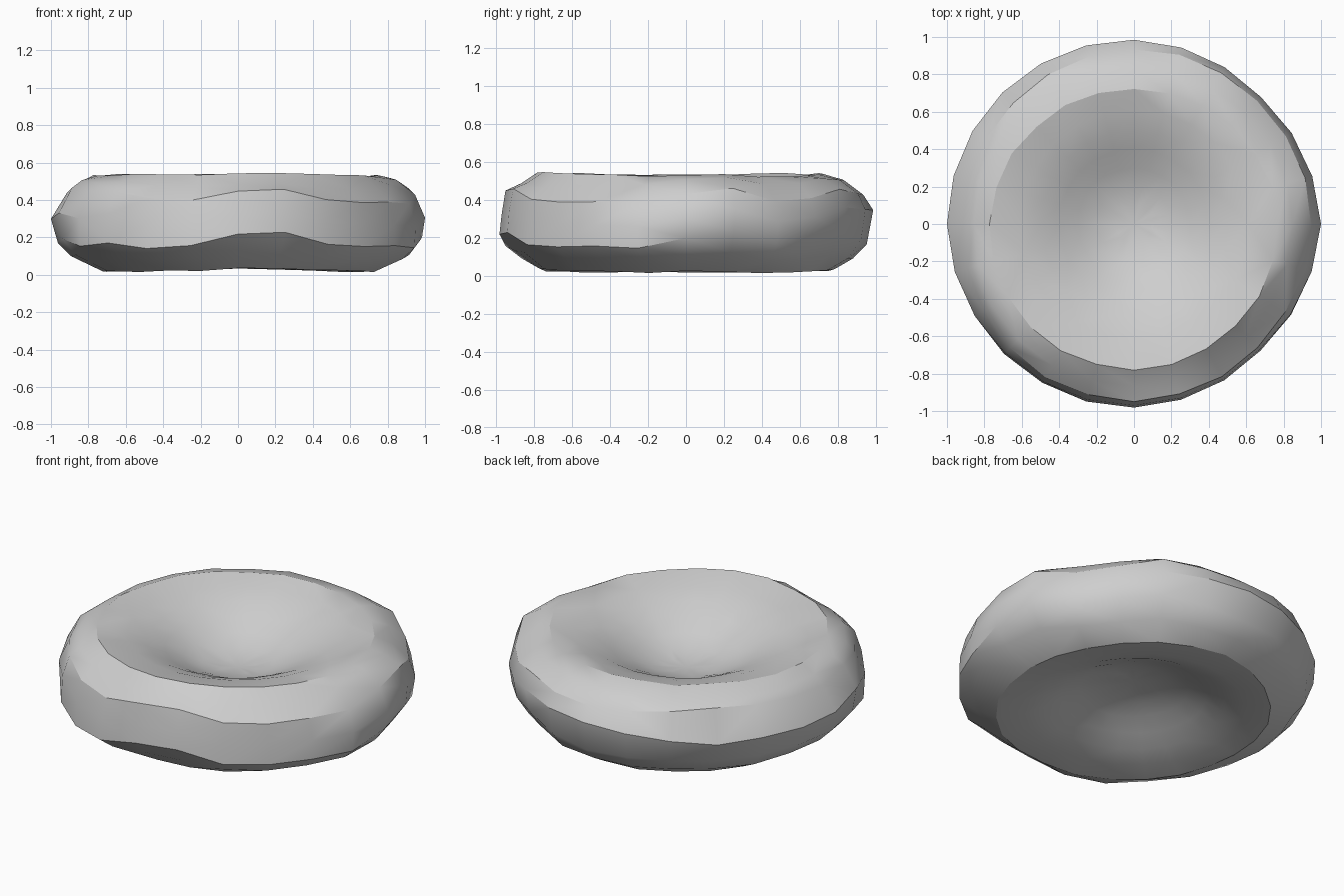
import bpy, bmesh, math, random

if "Cube" in bpy.data.objects:
    bpy.data.objects.remove(bpy.data.objects["Cube"])

random.seed(4)
SEGMENTS = 24

# Rim profiles (radius, height) from top edge to bottom edge, an eighth turn apart
RIM = [
    [(.77, .53), (.86, .49), (.915, .44), (1.0, .30), (.96, .17), (.89, .10), (.72, .02)],    # left
    [(.78, .535), (.88, .50), (.94, .45), (.975, .33), (.985, .17), (.90, .10), (.74, .02)],  # front left
    [(.78, .535), (.865, .465), (.95, .40), (.97, .28), (.985, .17), (.89, .10), (.77, .03)], # front
    [(.77, .535), (.85, .47), (.93, .40), (.95, .29), (.96, .165), (.88, .09), (.76, .025)],  # front right
    [(.77, .525), (.85, .495), (.95, .41), (1.0, .29), (.985, .18), (.92, .10), (.74, .02)],  # right
    [(.74, .525), (.84, .49), (.93, .43), (.96, .33), (.945, .21), (.87, .10), (.76, .02)],   # back right
    [(.72, .535), (.83, .51), (.935, .43), (.985, .35), (.955, .17), (.88, .09), (.78, .03)], # back
    [(.74, .535), (.84, .51), (.91, .47), (.995, .29), (.95, .17), (.88, .09), (.75, .02)],   # back left
]
WAVE_SHARE = [.1, .4, .9, .9, .9, .5, .1]

# Dimple profiles, upper from the centre outward, lower from the rim inward
UPPER = [(.10, .308), (.20, .328), (.30, .369), (.40, .421), (.50, .467), (.61, .505)]
LOWER = [(.61, .038), (.50, .072), (.40, .117), (.30, .162), (.20, .193), (.10, .208)]

# Rise and fall of the rim creases, every 15 degrees starting at the left
WAVE = [0.0, 0.02, -0.02, 0.0, -0.03, -0.02, 0.05, 0.06, 0.0, -0.02, -0.02, -0.03,
        0.02, 0.05, -0.04, -0.02, 0.03, 0.0, -0.01, 0.0, 0.0, 0.0, 0.0, 0.0]

bm = bmesh.new()


def add_ring(profile_at, share, wobble, wobble_r):
    ring = []
    for i in range(SEGMENTS):
        a = -math.pi + math.tau * i / SEGMENTS
        r, z = profile_at(i)
        r += random.uniform(-wobble_r, wobble_r)
        z += share * WAVE[i] + random.uniform(-wobble, wobble)
        ring.append(bm.verts.new((r * math.cos(a), r * math.sin(a), max(z, 0.003))))
    return ring


def rim_point(k, i):
    q, t = divmod(len(RIM) * i / SEGMENTS, 1)
    p0, p1 = RIM[int(q) % len(RIM)][k], RIM[int(q + 1) % len(RIM)][k]
    return [u + (v - u) * t for u, v in zip(p0, p1)]


# Upper dimple, uneven rim, lower dimple
rings = [add_ring(lambda i, p=p: p, 0, 0.002, 0.004) for p in UPPER]
for k, share in enumerate(WAVE_SHARE):
    rings.append(add_ring(lambda i, k=k: rim_point(k, i), share, 0.005,
                          0 if k == 3 else 0.005))
rings += [add_ring(lambda i, p=p: p, 0, 0.002, 0.004) for p in LOWER]

# Skin between neighbouring rings
for upper, lower in zip(rings, rings[1:]):
    for i in range(SEGMENTS):
        j = (i + 1) % SEGMENTS
        bm.faces.new((upper[i], lower[i], lower[j], upper[j]))

# Close both dimple centres
for ring, z in ((rings[0], 0.302), (rings[-1], 0.213)):
    centre = bm.verts.new((0, 0, z))
    for i in range(SEGMENTS):
        bm.faces.new((ring[i], ring[(i + 1) % SEGMENTS], centre))

bmesh.ops.recalc_face_normals(bm, faces=bm.faces)
bmesh.ops.triangulate(bm, faces=bm.faces)
mesh = bpy.data.meshes.new("dimpled_disc")
bm.to_mesh(mesh)
bm.free()

grey = bpy.data.materials.new("light grey")
grey.diffuse_color = (0.62, 0.62, 0.62, 1)
grey.use_nodes = True
grey.node_tree.nodes["Principled BSDF"].inputs["Base Color"].default_value = grey.diffuse_color
mesh.materials.append(grey)
disc = bpy.data.objects.new("dimpled_disc", mesh)
bpy.context.collection.objects.link(disc)
bpy.context.view_layer.objects.active = disc
disc.select_set(True)
bpy.ops.object.shade_smooth_by_angle(angle=math.radians(27))
